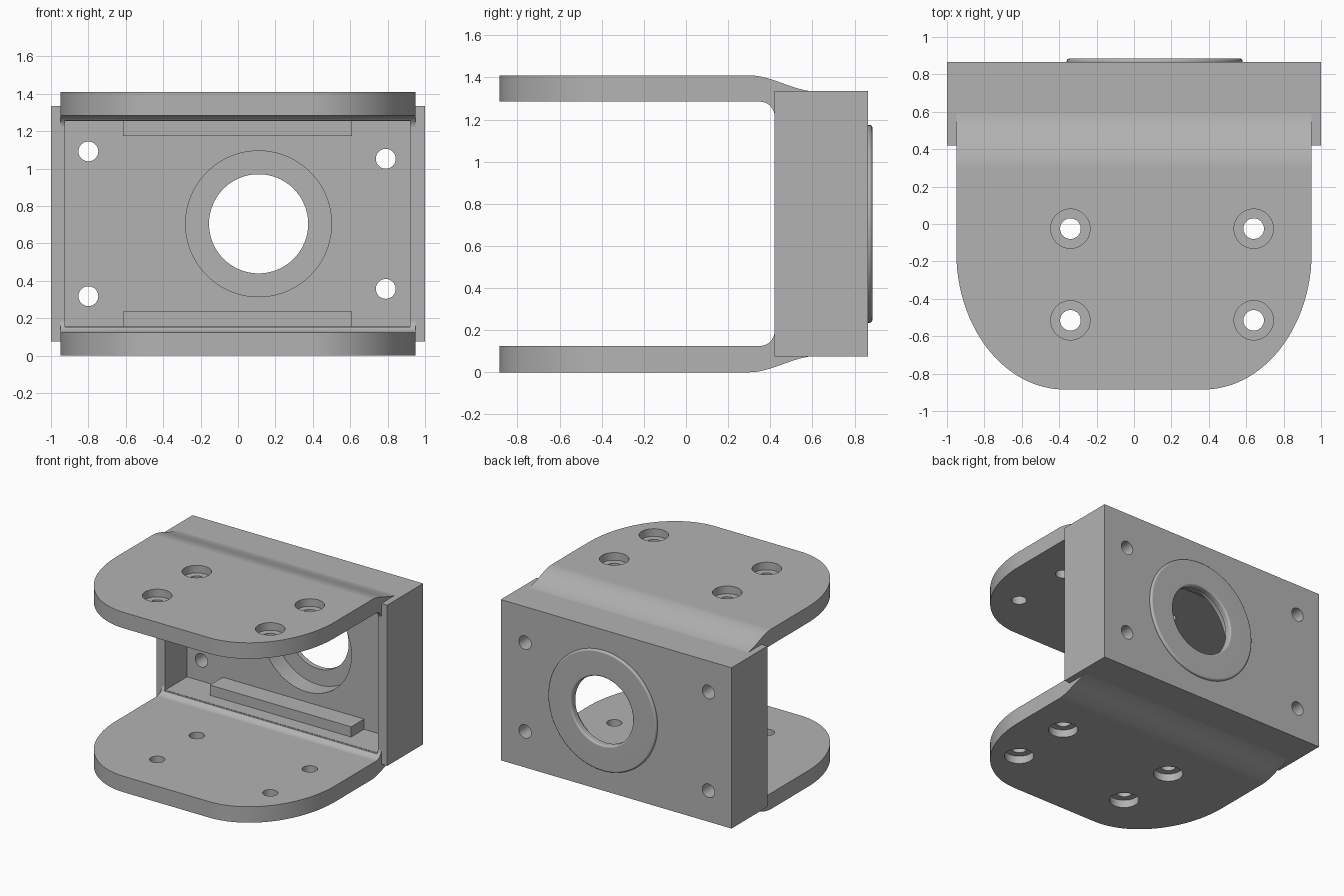
import bpy, bmesh
from math import sin, cos, pi, radians
from mathutils import Matrix, Vector

cube = bpy.data.objects.get("Cube")
if cube:
    bpy.data.objects.remove(cube, do_unlink=True)

GREY = (0.45, 0.45, 0.45, 1)
metal = bpy.data.materials.new("satin grey")
metal.use_nodes = True
metal.diffuse_color = GREY
metal.node_tree.nodes["Principled BSDF"].inputs["Base Color"].default_value = GREY

HEIGHT = 1.41
MID = HEIGHT / 2
BORE_X = 0.11


def finish(name, bm):
    bmesh.ops.recalc_face_normals(bm, faces=bm.faces)
    mesh = bpy.data.meshes.new(name)
    bm.to_mesh(mesh)
    bm.free()
    mesh.materials.append(metal)
    ob = bpy.data.objects.new(name, mesh)
    bpy.context.collection.objects.link(ob)
    return ob


def box(name, x0, x1, y0, y1, z0, z1):
    bm = bmesh.new()
    size = Matrix.Diagonal((x1 - x0, y1 - y0, z1 - z0, 1))
    place = Matrix.Translation(((x0 + x1) / 2, (y0 + y1) / 2, (z0 + z1) / 2))
    bmesh.ops.create_cube(bm, size=1, matrix=place @ size)
    return finish(name, bm)


def prism(name, points, direction):
    bm = bmesh.new()
    face = bm.faces.new([bm.verts.new(p) for p in points])
    made = bmesh.ops.extrude_face_region(bm, geom=[face])["geom"]
    verts = [v for v in made if isinstance(v, bmesh.types.BMVert)]
    bmesh.ops.translate(bm, verts=verts, vec=direction)
    return finish(name, bm)


def cylinder(r, centre, axis, length, segments=48):
    bm = bmesh.new()
    turn = Vector((0, 0, 1)).rotation_difference(Vector(axis)).to_matrix().to_4x4()
    bmesh.ops.create_cone(bm, cap_ends=True, segments=segments, radius1=r, radius2=r,
                          depth=length, matrix=Matrix.Translation(centre) @ turn)
    return finish("cutter", bm)


def carve(ob, tool, operation="DIFFERENCE"):
    tool.hide_render = True
    mod = ob.modifiers.new("carve", "BOOLEAN")
    mod.operation, mod.solver, mod.object = operation, "EXACT", tool
    bpy.context.view_layer.objects.active = ob
    bpy.ops.object.modifier_apply(modifier=mod.name)
    bpy.data.objects.remove(tool, do_unlink=True)


def smooth(ob):
    bpy.ops.object.select_all(action="DESELECT")
    ob.select_set(True)
    bpy.context.view_layer.objects.active = ob
    bpy.ops.object.shade_smooth_by_angle(angle=radians(30))
    mod = ob.modifiers.new("even_normals", "WEIGHTED_NORMAL")
    mod.keep_sharp = True


def cavity(lip=0.0):
    return box("cutter", -0.925, 0.92, 0.3, 0.69, 0.155 - lip, HEIGHT - 0.155 + lip)


# Open-fronted housing with bearing seat, bore and mounting holes
housing = box("housing", -1, 1, 0.42, 0.865, 0.075, HEIGHT - 0.075)
carve(housing, cavity())
carve(housing, cylinder(0.39, (BORE_X, 0.735, MID), (0, 1, 0), 0.2, 96))
carve(housing, cylinder(0.265, (BORE_X, 0.8, MID), (0, 1, 0), 0.4, 96))
for x, dz in ((-0.8, 0.387), (0.79, 0.348)):
    for side in (-1, 1):
        carve(housing, cylinder(0.053, (x, 0.8, MID + side * dz), (0, 1, 0), 0.4))
smooth(housing)

# Raised ring on the back, with rounded edges
R_IN, R_OUT, ROUND, BACK = 0.265, 0.47, 0.015, 0.885
ring = [(R_IN, 0.85)]
for centre, start in ((R_IN + ROUND, pi), (R_OUT - ROUND, pi / 2)):
    for i in range(6):
        a = start - i * pi / 10
        ring.append((centre + ROUND * cos(a), BACK - ROUND + ROUND * sin(a)))
ring.append((R_OUT, 0.85))
bm = bmesh.new()
verts = [bm.verts.new((BORE_X + r, y, MID)) for r, y in ring]
edges = [bm.edges.new(pair) for pair in zip(verts, verts[1:] + verts[:1])]
bmesh.ops.spin(bm, geom=verts + edges, cent=(BORE_X, 0, MID), axis=(0, 1, 0),
               angle=2 * pi, steps=96, use_merge=True)
bmesh.ops.remove_doubles(bm, verts=bm.verts, dist=0.0001)
smooth(finish("bearing_ring", bm))

# Rails on the cavity floor and ceiling
for name, z in (("lower_rail", 0.19), ("upper_rail", HEIGHT - 0.19)):
    box(name, -0.615, 0.61, 0.53, 0.7, z - 0.045, z + 0.045)

# Side profile: outer S-blend up to the housing, inner fillet
profile = [(-0.9, 0)]
for i in range(17):
    t = i / 16
    profile.append((0.3 + 0.32 * t, 0.077 * t * t * (3 - 2 * t)))
profile += [(0.62, 0.2), (0.44, 0.2)]
for i in range(9):
    a = i * pi / 16
    profile.append((0.35 + 0.071 * cos(a), 0.196 - 0.071 * sin(a)))
profile.append((-0.9, 0.125))

# Plan outline with swept front corners
corner = [(0.37 + 0.58 * cos(i * pi / 64), -0.15 - 0.735 * sin(i * pi / 64)) for i in range(33)]
outline = [(0.95, 0.8)] + corner + [(-x, y) for x, y in reversed(corner)] + [(-0.95, 0.8)]

# Two flange plates with counterbored holes
for name, top in (("lower_plate", False), ("upper_plate", True)):
    def level(z):
        return HEIGHT - z if top else z
    plate = prism(name, [(-1, y, level(z)) for y, z in profile], (2, 0, 0))
    carve(plate, prism("cutter", [(x, y, -0.5) for x, y in outline], (0, 0, 3)), "INTERSECT")
    carve(plate, cavity(0.002))
    for x in (-0.34, 0.64):
        for y in (-0.025, -0.515):
            carve(plate, cylinder(0.055, (x, y, level(0.06)), (0, 0, 1), 0.3))
            carve(plate, cylinder(0.105, (x, y, level(0)), (0, 0, 1), 0.12))
    smooth(plate)
